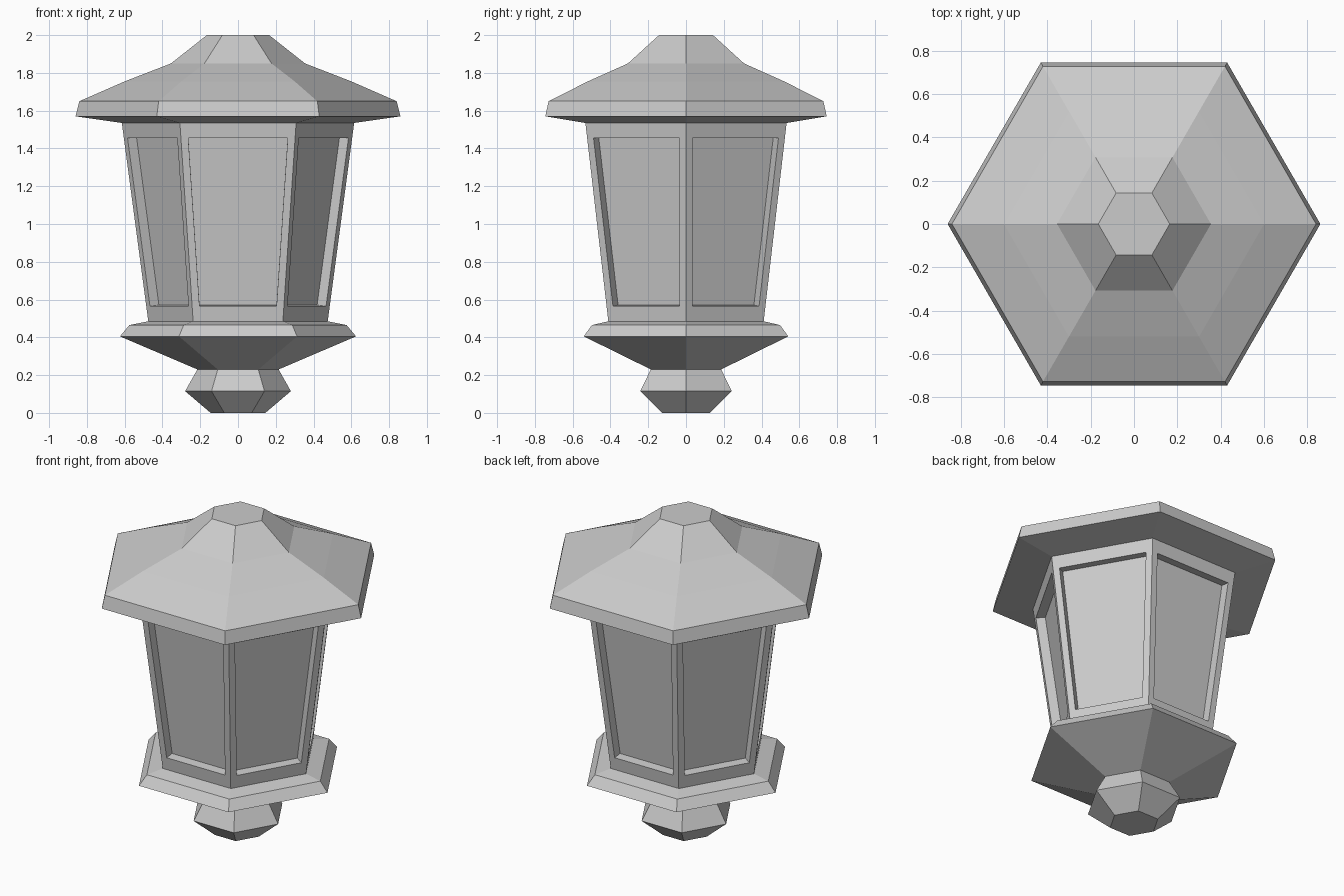
import bpy, bmesh, math
from mathutils import Vector

if "Cube" in bpy.data.objects:
    bpy.data.objects.remove(bpy.data.objects["Cube"])

SIDES = 6


def hex_part(name, profile, cap_bottom=False, cap_top=False):
    """Loft six-sided rings through (corner radius, height) pairs."""
    bm = bmesh.new()
    rings = []
    for r, z in profile:
        rings.append([bm.verts.new((r * math.cos(i * math.tau / SIDES),
                                    r * math.sin(i * math.tau / SIDES), z))
                      for i in range(SIDES)])
    sides = []
    for lo, hi in zip(rings, rings[1:]):
        for i in range(SIDES):
            j = (i + 1) % SIDES
            sides.append(bm.faces.new((lo[i], lo[j], hi[j], hi[i])))
    if cap_bottom:
        bm.faces.new(rings[0][::-1])
    if cap_top:
        bm.faces.new(rings[-1])
    bm.normal_update()
    return name, bm, sides


def finish(name, bm):
    mesh = bpy.data.meshes.new(name)
    bm.to_mesh(mesh)
    bm.free()
    obj = bpy.data.objects.new(name, mesh)
    bpy.context.collection.objects.link(obj)
    return obj


def recess(bm, face, v_low, v_high, margin, depth):
    """Frame a side face and sink its window panel along the face normal."""
    bl, br, tr, tl = [v.co.copy() for v in face.verts]

    def point(v, right):
        left_pt, right_pt = bl.lerp(tl, v), br.lerp(tr, v)
        across = (right_pt - left_pt).normalized() * margin
        return right_pt - across if right else left_pt + across

    targets = [point(v_low, False), point(v_low, True),
               point(v_high, True), point(v_high, False)]
    bmesh.ops.inset_individual(bm, faces=[face], thickness=margin, depth=0)
    for vert in face.verts:
        vert.co = min(targets, key=lambda t: (t - vert.co).length)
    bm.normal_update()
    inward = face.normal * -depth
    bmesh.ops.inset_individual(bm, faces=[face], thickness=0, depth=0)
    for vert in face.verts:
        vert.co += inward


# Base: finial knob, flared cup and rim
name, bm, _ = hex_part("base", [(0.145, 0), (0.28, 0.115), (0.215, 0.23),
                                (0.625, 0.405), (0.575, 0.465), (0.475, 0.485)],
                       cap_bottom=True)
finish(name, bm)

# Lantern body with six recessed window panels
name, bm, sides = hex_part("lantern_body", [(0.475, 0.485), (0.615, 1.535)])
for f in sides:
    recess(bm, f, 0.076, 0.924, 0.039, 0.055)
finish(name, bm)

# Roof: soffit, fascia, slightly bowed slope and cap
name, bm, _ = hex_part("roof", [(0.615, 1.535), (0.86, 1.57), (0.84, 1.65),
                                (0.6, 1.755), (0.355, 1.85), (0.165, 2.0)],
                       cap_top=True)
finish(name, bm)
